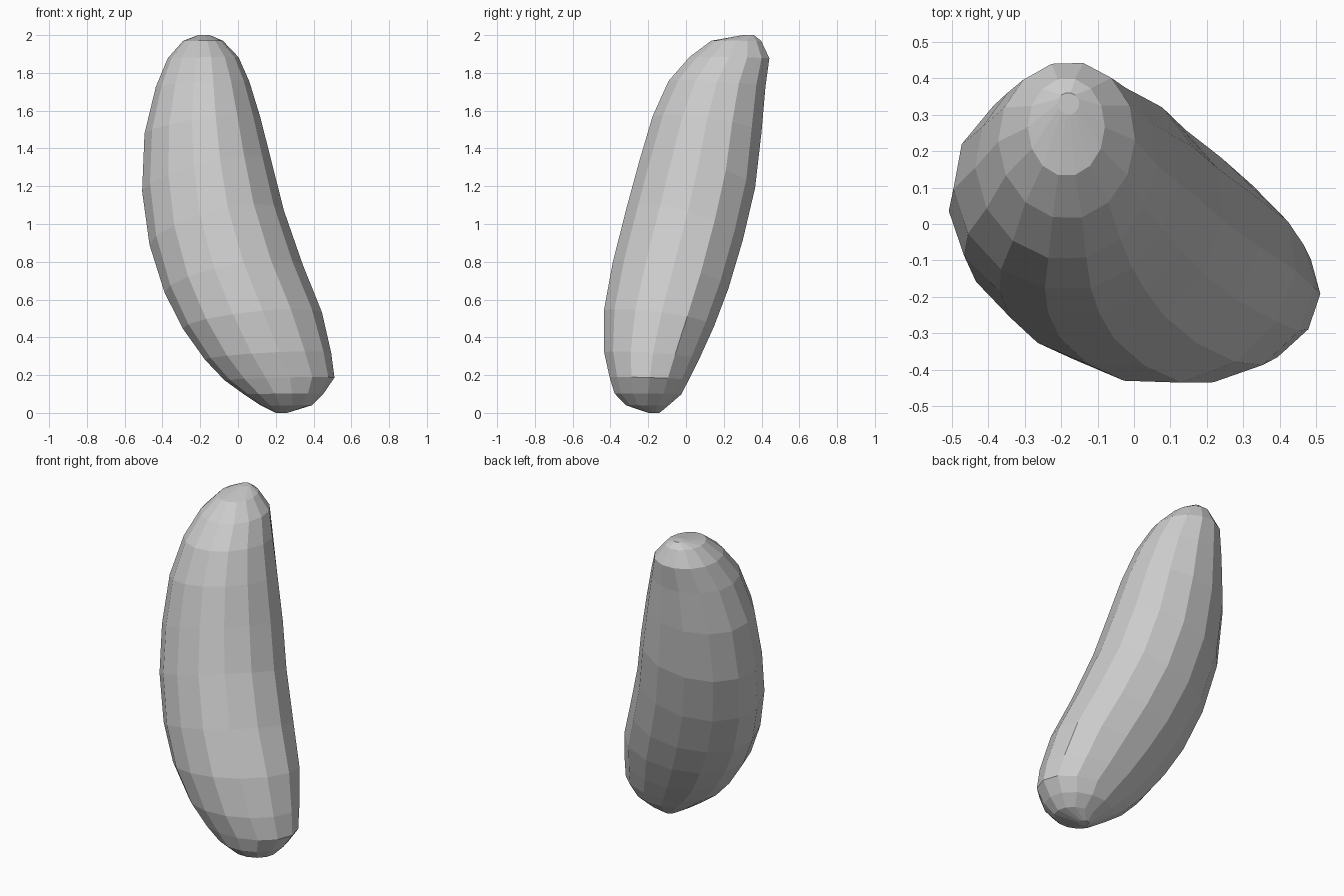
import bpy
import bmesh
from math import sin, cos, pi
from mathutils import Vector

if "Cube" in bpy.data.objects:
    bpy.data.objects.remove(bpy.data.objects["Cube"])

SIDES = 14
# Cross-sections: height, left x, right x, front y, back y
SECTIONS = [
    (0.00, 0.20, 0.26, -0.20, -0.14),
    (0.04, 0.12, 0.39, -0.32, -0.09),
    (0.10, 0.03, 0.45, -0.38, -0.02),
    (0.18, -0.08, 0.51, -0.405, 0.02),
    (0.30, -0.19, 0.495, -0.435, 0.08),
    (0.49, -0.32, 0.46, -0.445, 0.165),
    (0.71, -0.42, 0.37, -0.41, 0.245),
    (0.98, -0.49, 0.265, -0.345, 0.32),
    (1.25, -0.512, 0.195, -0.27, 0.38),
    (1.52, -0.49, 0.13, -0.20, 0.405),
    (1.74, -0.43, 0.065, -0.11, 0.425),
    (1.88, -0.37, 0.005, 0.01, 0.445),
    (1.97, -0.29, -0.08, 0.13, 0.40),
    (2.00, -0.21, -0.15, 0.30, 0.36),
]


def section_at(z):
    """Interpolate the cross-section limits at any height."""
    for a, b in zip(SECTIONS, SECTIONS[1:]):
        if z <= b[0]:
            f = (z - a[0]) / (b[0] - a[0])
            return [p + (q - p) * f for p, q in zip(a[1:], b[1:])]
    return SECTIONS[-1][1:]


def surface_point(z, t):
    # Rings lean so that they lie across the tilted body
    z -= 0.09 * sin(pi * z / 2) ** 2 * (sin(t) - cos(t))
    x0, x1, y0, y1 = section_at(z)
    bulge = 0.013 * sin(2 * t) * sin(pi * z / 2)
    x = (x0 + x1) / 2 + (x1 - x0) / 2 * cos(t) * 1.005 + bulge
    y = (y0 + y1) / 2 + (y1 - y0) / 2 * sin(t) * 1.005 + bulge
    return Vector((x, y, z))


# Curved bean-shaped body, skinned ring by ring
bm = bmesh.new()
rings = [[bm.verts.new(surface_point(s[0], 2 * pi * i / SIDES)) for i in range(SIDES)]
         for s in SECTIONS]
for low, high in zip(rings, rings[1:]):
    for i in range(SIDES):
        j = (i + 1) % SIDES
        bm.faces.new((low[i], low[j], high[j], high[i]))

# Closed tips
bm.faces.new(rings[0][::-1])
bm.faces.new(rings[-1])
bmesh.ops.recalc_face_normals(bm, faces=bm.faces)

mesh = bpy.data.meshes.new("bean_body")
bm.to_mesh(mesh)
bm.free()
body = bpy.data.objects.new("bean_body", mesh)
bpy.context.collection.objects.link(body)
